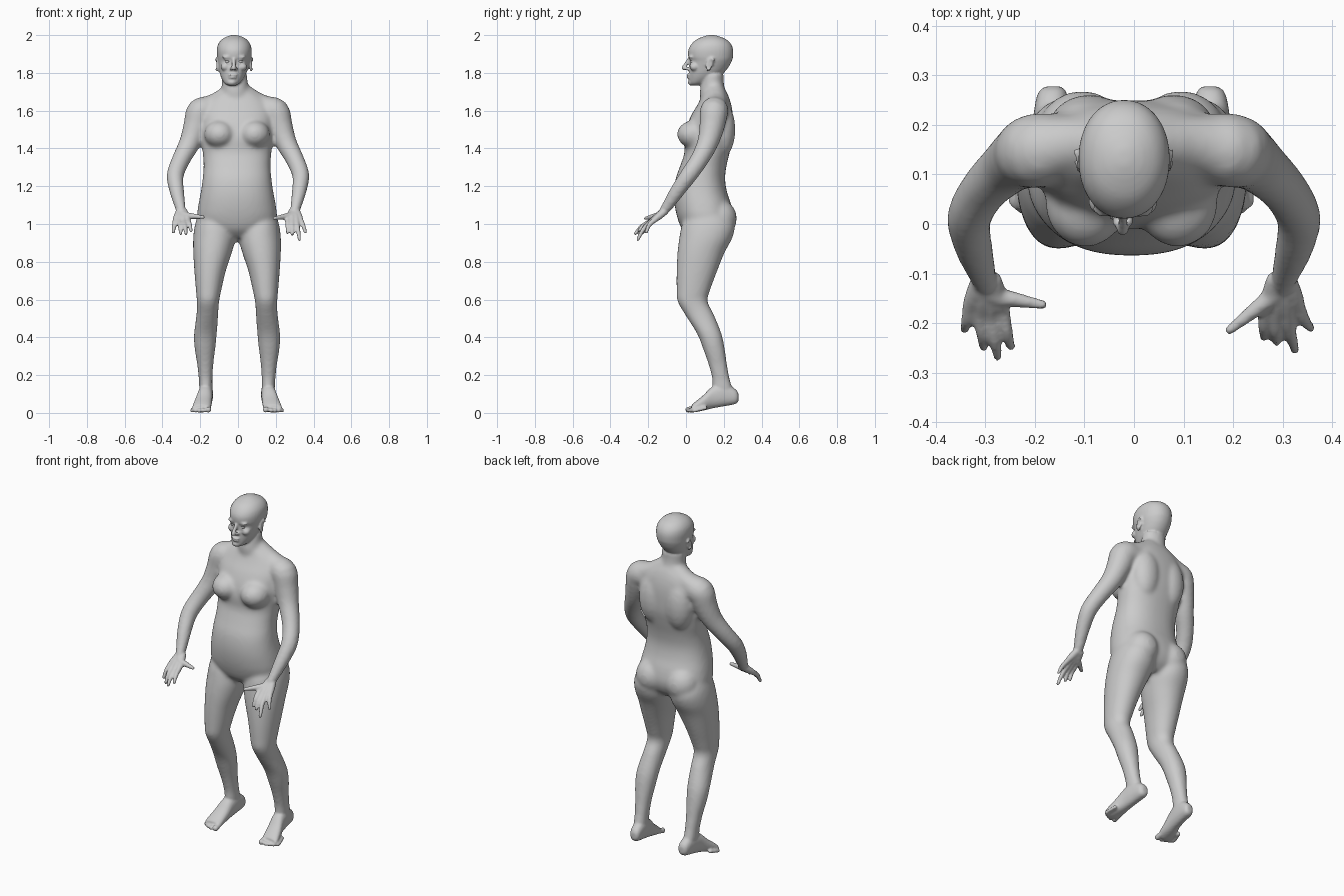
import bpy, bmesh, math
from mathutils import Vector, Matrix

CX = -0.005          # body mid line


def spline(pts, n=4):
    """Catmull-Rom through tuples of any length."""
    out = []
    for i in range(len(pts) - 1):
        a, b, c, d = (pts[max(i - 1, 0)], pts[i], pts[i + 1], pts[min(i + 2, len(pts) - 1)])
        for k in range(n):
            t = k / n
            out.append([0.5 * (2 * q + (r - p) * t + (2 * p - 5 * q + 4 * r - s) * t * t
                               + (3 * q - p - 3 * r + s) * t ** 3) for p, q, r, s in zip(a, b, c, d)])
    return out + [list(pts[-1])]


def skin(bm, rings):
    loops = [[bm.verts.new(p) for p in r] for r in rings]
    n = len(loops[0])
    for a, b in zip(loops, loops[1:]):
        for i in range(n):
            bm.faces.new((a[i], a[(i + 1) % n], b[(i + 1) % n], b[i]))
    bm.faces.new(loops[0][::-1])
    bm.faces.new(loops[-1])


def oval(e, n=36):
    f = lambda v: math.copysign(abs(v) ** (2 / e), v)
    return [(f(math.cos(2 * math.pi * i / n)), f(math.sin(2 * math.pi * i / n))) for i in range(n)]


def stack(bm, rows, e=2.0):
    """Level rings: z, centre x, half width, front y, back y."""
    skin(bm, [[(x + w * u, (f + b) / 2 + (b - f) / 2 * v, z) for u, v in oval(e)]
              for z, x, w, f, b in spline(rows)])


def ball(bm, c, r, rot=0.0, n=20):
    m = Matrix.Translation(c) @ Matrix.Rotation(rot, 4, 'X') @ Matrix.Diagonal((*r, 1))
    lat = [math.pi * (i + .15) / 10.3 - math.pi / 2 for i in range(11)]
    skin(bm, [[m @ Vector((math.cos(a) * u, math.cos(a) * v, math.sin(a))) for u, v in oval(2, n)] for a in lat])


def tube(bm, pts):
    """Round limb along x, y, z, radius points with rounded ends."""
    path = spline(pts)
    rings = []
    for i, (x, y, z, r) in enumerate(path):
        t = Vector(path[min(i + 1, len(path) - 1)][:3]) - Vector(path[max(i - 1, 0)][:3])
        u = t.cross(Vector((0, 0.8, -0.6))).normalized()
        v = t.normalized().cross(u)
        rings.append([Vector((x, y, z)) + r * (a * u + b * v) for a, b in oval(2, 16)])
    skin(bm, rings)
    for p in (pts[0], pts[-1]):
        ball(bm, p[:3], (p[3],) * 3, 0, 14)


def finish(bm, name, voxel, smooth):
    bmesh.ops.recalc_face_normals(bm, faces=bm.faces)
    me = bpy.data.meshes.new(name)
    bm.to_mesh(me)
    bm.free()
    ob = bpy.data.objects.new(name, me)
    bpy.context.collection.objects.link(ob)
    if voxel:
        m = ob.modifiers.new("fuse", 'REMESH')
        m.mode, m.voxel_size, m.use_smooth_shade = 'VOXEL', voxel, True
        s = ob.modifiers.new("relax", 'SMOOTH')
        s.factor, s.iterations = 0.5, smooth
    else:
        me.polygons.foreach_set("use_smooth", [True] * len(me.polygons))
    return ob


# ---- trunk and limbs, fused and relaxed first
bm = bmesh.new()
stack(bm, [(z, CX, w, f, b) for z, w, f, b in [
    (0.93, .07, .02, .19), (0.97, .17, -.02, .23), (1.03, .21, -.045, .25), (1.10, .205, -.06, .24),
    (1.17, .192, -.064, .217), (1.24, .182, -.055, .207), (1.31, .177, -.03, .215),
    (1.38, .182, -.008, .232), (1.45, .188, -.01, .247), (1.52, .19, .005, .25),
    (1.58, .19, .03, .248), (1.63, .175, .06, .24), (1.67, .14, .08, .228), (1.70, .09, .09, .215)]], 2.3)
# neck
stack(bm, [(1.60, -.008, .09, .09, .23), (1.66, -.01, .08, .078, .22), (1.70, -.014, .072, .073, .21),
           (1.75, -.018, .069, .08, .2), (1.80, -.02, .07, .09, .2)])
for s in (-1, 1):
    # chest, shoulder blade, buttock
    ball(bm, (CX + s * .093, .042, 1.475), (.082, .09, .074))
    ball(bm, (CX + s * .085, .19, 1.50), (.085, .072, .15))
    ball(bm, (CX + s * .1, .175, 1.03), (.095, .095, .1))
    # trapezius slope
    tube(bm, [(CX + s * .03, .155, 1.69, .055), (CX + s * .11, .16, 1.635, .06), (CX + s * .19, .15, 1.6, .07)])
    # arm
    tube(bm, [(s * .15, .155, 1.60, .07), (s * .198, .148, 1.593, .076), (s * .222, .138, 1.52, .068),
              (s * .255, .115, 1.43, .057), (s * .302, .07, 1.34, .049), (s * .332, .015, 1.26, .046),
              (s * .325, -.042, 1.18, .04), (s * .308, -.095, 1.10, .031), (s * .298, -.125, 1.06, .025)])
    # leg
    stack(bm, [(z, CX + s * (a + b) / 2, (b - a) / 2, f, k) for z, a, b, f, k in [
        (1.07, .06, .2, .02, .2), (1.0, .02, .222, -.02, .255), (.93, .008, .232, -.035, .247),
        (.85, .027, .232, -.045, .205), (.75, .06, .226, -.05, .165), (.65, .083, .218, -.05, .128),
        (.59, .095, .213, -.045, .115), (.52, .1, .215, -.005, .148), (.42, .107, .228, .058, .188),
        (.34, .115, .225, .09, .205), (.26, .125, .212, .118, .217), (.18, .13, .203, .138, .232),
        (.12, .13, .2, .14, .25), (.08, .14, .19, .16, .255)]], 2.1)
core = finish(bm, "body_core", .011, 7)
bpy.context.view_layer.update()
relaxed = bpy.data.meshes.new_from_object(core.evaluated_get(bpy.context.evaluated_depsgraph_get()))
bpy.data.objects.remove(core)

bm = bmesh.new()
bm.from_mesh(relaxed)

# ---- feet and toes
for s in (-1, 1):
    foot = spline([(.278, .158, .014, .065, .1), (.262, .16, .03, .047, .125), (.2, .164, .037, .035, .16),
                   (.14, .17, .04, .024, .14), (.09, .18, .046, .012, .092), (.05, .187, .049, .004, .06),
                   (.03, .19, .046, .002, .042)])
    skin(bm, [[(CX + s * (x + w * u), y, (lo + hi) / 2 + (hi - lo) / 2 * v) for u, v in oval(2.3, 28)]
              for y, x, w, lo, hi in foot])
    for x, y, r in [(.152, .012, .016), (.18, .012, .012), (.201, .02, .0115), (.22, .03, .011), (.237, .043, .0105)]:
        tube(bm, [(CX + s * (x * .8 + .036), y + .06, r + .016, r), (CX + s * x, y + .02, r + .006, r * .9),
                  (CX + s * x, y, r + .001, r)])

# ---- hands: knuckles, finger tips, thumb tip
KNUCKLES = [(.332, -.168, 1.02), (.31, -.184, 1.013), (.287, -.188, 1.012), (.264, -.18, 1.018)]
HANDS = {-1: ([(.342, -.213, .957), (.303, -.25, .95), (.275, -.268, .95), (.248, -.248, .965)], (.184, -.163, 1.036)),
         1: ([(.357, -.21, .957), (.325, -.255, .918), (.288, -.238, .945), (.262, -.228, .955)], (.193, -.214, 1.03))}
for s, (tips, thumb) in HANDS.items():
    wrist = Vector((.298, -.125, 1.06))
    for i, (k, t) in enumerate(zip(KNUCKLES, tips)):
        k, t = Vector(k), Vector(t)
        mid = k.lerp(t, .5) + Vector((0, -.006, .006))
        start = wrist + Vector((.012 - .008 * i, .01, .005))
        tube(bm, [(s * p.x, p.y, p.z, r) for p, r in
                  ((start, .02), (start.lerp(k, .6), .0185), (k, .0145), (mid, .012), (t, .009))])
    t = Vector(thumb)
    root = Vector((.28, -.145, 1.045))
    tube(bm, [(s * p.x, p.y, p.z, r) for p, r in
              ((wrist, .02), (root, .02), (root.lerp(t, .5), .0145), (t, .0095))])

# ---- head
HX = -.022
stack(bm, [(1.733, -.034, .02, .03, .07), (1.745, -.032, .04, .018, .11), (1.77, -.029, .058, .016, .16),
           (1.80, -.026, .071, .016, .2), (1.835, -.023, .08, .018, .228), (1.865, -.021, .087, .02, .243),
           (1.885, -.02, .09, .012, .249), (1.92, -.02, .092, .012, .25), (1.95, -.02, .086, .027, .24),
           (1.975, -.02, .068, .053, .217), (1.992, -.02, .04, .09, .18), (2.0, -.02, .012, .12, .15)], 2.1)
# nose, lips, chin
tube(bm, [(HX, .018, 1.875, .009), (HX, .002, 1.85, .01), (HX - .001, -.012, 1.826, .0125)])
for z, y, w, h in [(1.789, .014, .024, .0065), (1.776, .015, .021, .0075)]:
    ball(bm, (HX - .006, y, z), (w, .011, h))
ball(bm, (-.033, .03, 1.75), (.026, .02, .018))
for s in (-1, 1):
    # nostril, brow, cheek
    ball(bm, (HX + s * .013, .006, 1.821), (.009, .012, .008))
    ball(bm, (HX + s * .036, .03, 1.884), (.026, .017, .008))
    ball(bm, (HX + s * .045, .045, 1.832), (.025, .026, .022))
    # eyelids
    ball(bm, (HX + s * .034, .031, 1.869), (.018, .013, .005))
    ball(bm, (HX + s * .034, .033, 1.852), (.017, .012, .004))
    # ear: rim, plate and lobe
    e = HX + .002 + s * .088
    angles = [-1.9 + .55 * i for i in range(9)]
    tube(bm, [(e + s * (.006 - .005 * math.cos(a)), .128 - .017 * math.cos(a) + .008 * math.sin(a),
               1.847 + .029 * math.sin(a), .0055) for a in angles])
    ball(bm, (e, .127, 1.846), (.006, .017, .03), -.2)
    ball(bm, (e + s * .001, .118, 1.816), (.006, .009, .01))
finish(bm, "body", .006, 3)

# ---- eyeballs
for s, side in ((-1, "right"), (1, "left")):
    bm = bmesh.new()
    ball(bm, (HX + s * .034, .034, 1.861), (.0125,) * 3)
    finish(bm, side + "_eye", None, 0)
